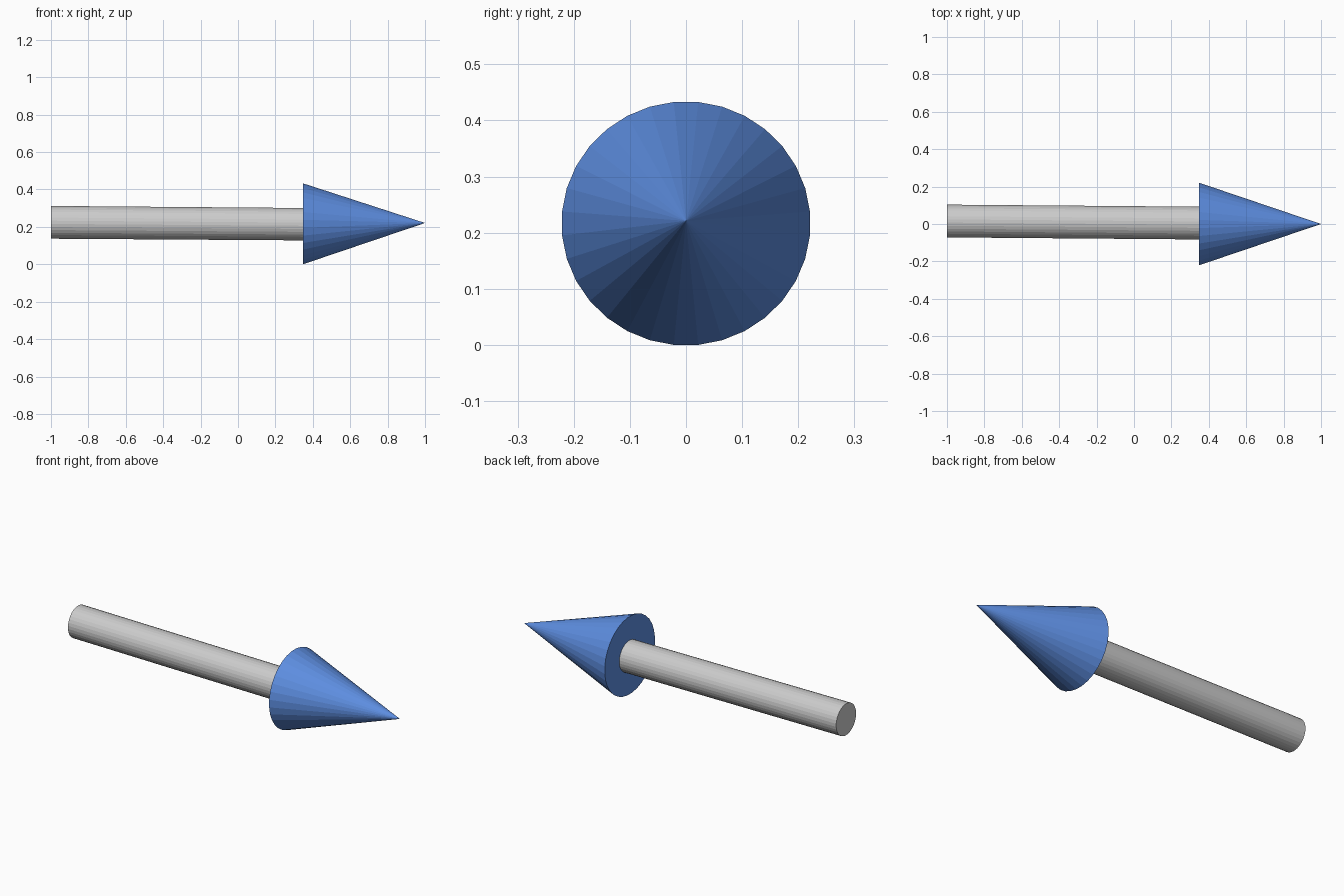
import bpy
import bmesh
from math import sin, cos, pi
from mathutils import Vector

if "Cube" in bpy.data.objects:
    bpy.data.objects.remove(bpy.data.objects["Cube"])

SIDES = 32


def ring(bm, centre, ry, rz):
    # Ring of points facing along x, with flats at the top and sides
    pts = []
    for i in range(SIDES):
        a = 2 * pi * (i + 0.5) / SIDES
        pts.append(bm.verts.new(Vector(centre) + Vector((0, ry * cos(a), rz * sin(a)))))
    return pts


def finish(bm, name):
    bmesh.ops.recalc_face_normals(bm, faces=bm.faces)
    mesh = bpy.data.meshes.new(name)
    bm.to_mesh(mesh)
    bm.free()
    obj = bpy.data.objects.new(name, mesh)
    bpy.context.collection.objects.link(obj)
    return obj


# Shaft: capped rod, leaning very slightly towards the head
bm = bmesh.new()
tail = ring(bm, (-1.0, 0.016, 0.2245), 0.088, 0.088)
neck = ring(bm, (0.347, 0.005, 0.2145), 0.088, 0.087)
for i in range(SIDES):
    j = (i + 1) % SIDES
    bm.faces.new((tail[i], tail[j], neck[j], neck[i]))
bm.faces.new(tail)
bm.faces.new(neck)
finish(bm, "arrow_shaft")

# Head: closed cone with a sharp tip
bm = bmesh.new()
base = ring(bm, (0.347, 0.0, 0.2165), 0.222, 0.2175)
tip = bm.verts.new((1.0, 0.0, 0.221))
for i in range(SIDES):
    bm.faces.new((base[i], base[(i + 1) % SIDES], tip))
bm.faces.new(base)
head = finish(bm, "arrow_head")

blue = bpy.data.materials.new("blue")
blue.diffuse_color = (0.11, 0.27, 0.75, 1.0)
blue.use_nodes = True
blue.node_tree.nodes["Principled BSDF"].inputs["Base Color"].default_value = blue.diffuse_color
head.data.materials.append(blue)
